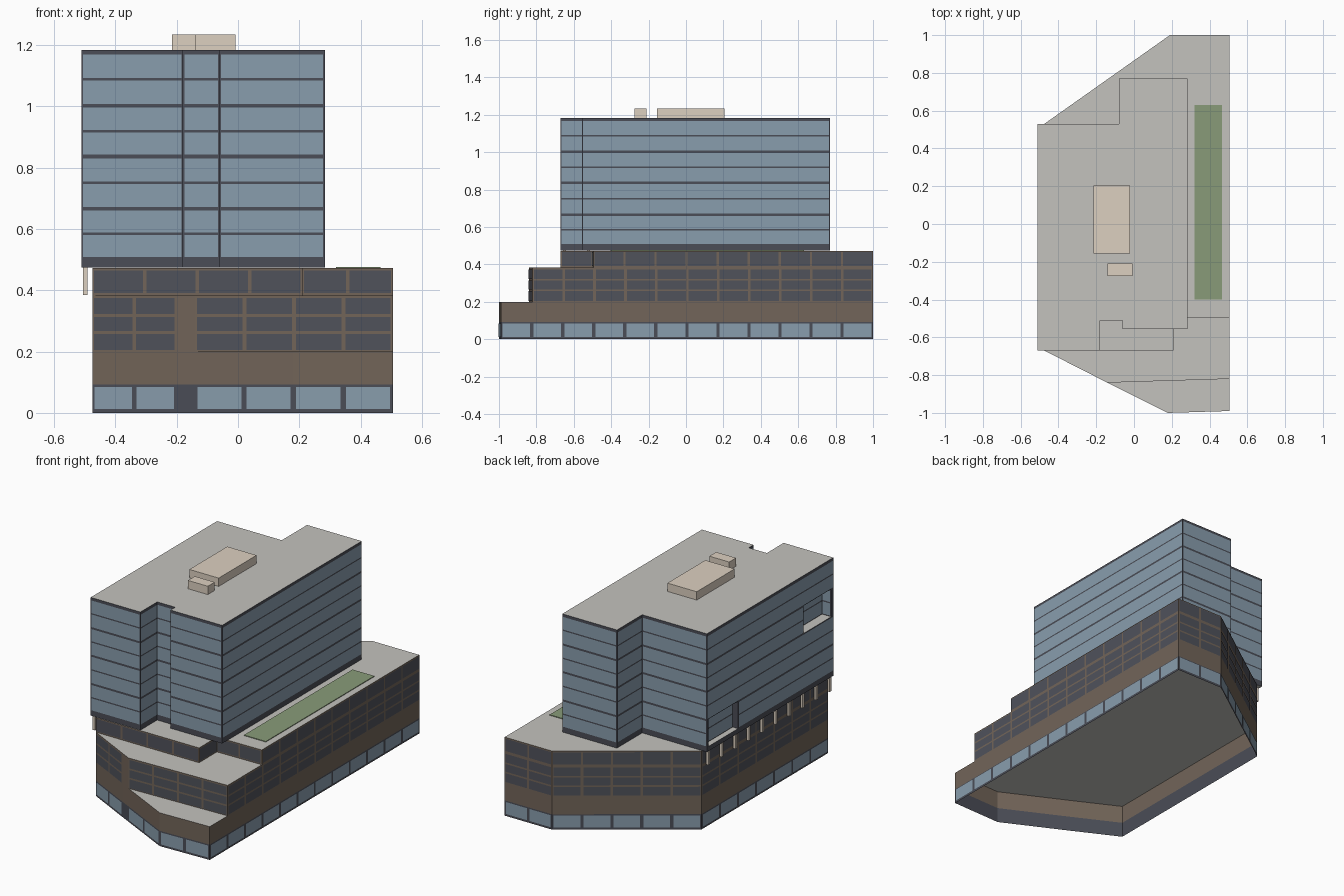
import bpy, bmesh
from mathutils import Vector

if "Cube" in bpy.data.objects:
    bpy.data.objects.remove(bpy.data.objects["Cube"])


def material(name, rgb):
    m = bpy.data.materials.new(name)
    m.diffuse_color = (*rgb, 1)
    m.use_nodes = True
    m.node_tree.nodes["Principled BSDF"].inputs["Base Color"].default_value = m.diffuse_color
    return m


GLASS = material("blue_glass", (0.25, 0.34, 0.42))
DARK = material("dark_frame", (0.07, 0.075, 0.095))
PANE = material("dark_glass", (0.08, 0.085, 0.105))
BROWN = material("brown_stone", (0.17, 0.13, 0.10))
ROOF = material("roof_grey", (0.55, 0.54, 0.51))
GREEN = material("planting", (0.25, 0.33, 0.19))
BEIGE = material("beige_metal", (0.72, 0.63, 0.53))


def finish(name, bm, *mats):
    me = bpy.data.meshes.new(name)
    bm.to_mesh(me)
    bm.free()
    for m in mats:
        me.materials.append(m)
    ob = bpy.data.objects.new(name, me)
    bpy.context.collection.objects.link(ob)
    return ob


def prism(name, pts, z0, z1, wall, top=True, bottom=False):
    """Vertical walls on a counter-clockwise outline, with optional grey caps."""
    bm = bmesh.new()
    lo = [bm.verts.new((x, y, z0)) for x, y in pts]
    hi = [bm.verts.new((x, y, z1)) for x, y in pts]
    n = len(pts)
    for i in range(n):
        j = (i + 1) % n
        bm.faces.new((lo[i], lo[j], hi[j], hi[i]))
    if top:
        bm.faces.new(hi).material_index = 1
    if bottom:
        bm.faces.new(lo[::-1]).material_index = 1
    return finish(name, bm, wall, ROOF)


def facade(name, pts, rows, bays, mat, gap):
    """Window panes on every wall: bays[i] panes per row on wall i."""
    bm = bmesh.new()
    for i, count in enumerate(bays):
        a = Vector((*pts[i], 0))
        b = Vector((*pts[(i + 1) % len(pts)], 0))
        d = (b - a).normalized()
        out = Vector((d.y, -d.x, 0)) * 0.002
        for k in range(count):
            w = (b - a).length / count
            p = a + d * (k * w + gap) + out
            q = a + d * ((k + 1) * w - gap) + out
            for z0, z1 in rows:
                u, v = Vector((0, 0, z0)), Vector((0, 0, z1))
                bm.faces.new([bm.verts.new(c) for c in (p + u, q + u, q + v, p + v)])
    return finish(name, bm, mat)


def box(name, x0, x1, y0, y1, z0, z1, mat):
    bm = bmesh.new()
    bmesh.ops.create_cube(bm, size=1)
    for v in bm.verts:
        v.co = ((x0, x1)[v.co.x > 0], (y0, y1)[v.co.y > 0], (z0, z1)[v.co.z > 0])
    return finish(name, bm, mat)


# Podium outlines, starting at the back left corner and running down the west wall
E = 0.505
west = [(-0.475, 0.53), (-0.475, -0.67)]
north = [(E, 1.0), (0.19, 1.0)]
base = west + [(-0.2, -0.81), (-0.14, -0.84), (0.18, -1.0), (E, -0.99)] + north
middle = west + [(-0.2, -0.81), (-0.14, -0.84), (E, -0.82)] + north
upper = west + [(0.21, -0.67), (0.21, -0.50), (E, -0.495)] + north

# Open-bottomed ground floor and stone band
prism("ground_floor", base, 0, 0.092, DARK, top=False)
prism("stone_band", base, 0.092, 0.2, BROWN)
facade("shop_windows", base, [(0.013, 0.085)], [7, 2, 0, 2, 2, 12, 2, 5], GLASS, 0.009)

# Stepped office floors
prism("middle_floors", middle, 0.2, 0.383, BROWN)
facade("middle_windows", middle, [(0.205, 0.257), (0.267, 0.313), (0.323, 0.374)],
       [7, 2, 0, 4, 11, 2, 5], PANE, 0.007)
prism("upper_floor", upper, 0.383, 0.472, BROWN)
facade("upper_windows", upper, [(0.391, 0.465)], [7, 4, 1, 2, 9, 2, 5], PANE, 0.006)

# Planted strip on the podium roof
box("roof_garden", 0.32, 0.465, -0.40, 0.63, 0.470, 0.476, GREEN)

# Slim columns below the tower overhang
for i in range(10):
    y = 0.50 - i * 1.15 / 9
    box("column", -0.505, -0.49, y - 0.008, y + 0.008, 0.385, 0.476, BEIGE)

# Tower, stacked in two-storey blocks, two of them with a balcony recess
WX = -0.51


def tower_outline(recess=None):
    pts = [(WX, 0.53)]
    if recess:
        y1, y0, depth = recess
        pts += [(WX, y1), (WX + depth, y1), (WX + depth, y0), (WX, y0)]
    return pts + [(WX, -0.67), (-0.18, -0.67), (-0.18, -0.51), (-0.06, -0.51),
                  (-0.06, -0.555), (0.283, -0.555), (0.283, 0.77),
                  (-0.08, 0.77), (-0.08, 0.53)]


plain = tower_outline()
prism("tower_base_slab", plain, 0.474, 0.502, DARK, bottom=True)
levels = [0.502, 0.666, 0.836, 1.002, 1.174]
recesses = [(0.515, 0.235, 0.035), None, (-0.385, -0.65, 0.06), None]
for z0, z1, rec in zip(levels, levels[1:], recesses):
    pts = tower_outline(rec)
    mid = (z0 + z1) / 2
    prism("tower_storeys", pts, z0, z1, DARK, bottom=True)
    count = len(pts)
    bays = [int((Vector(pts[i]) - Vector(pts[(i + 1) % count])).length > 0.04)
            for i in range(count)]
    facade("tower_glazing", pts, [(z0 + 0.006, mid - 0.004), (mid + 0.004, z1 - 0.006)],
           bays, GLASS, 0.005)
prism("tower_parapet", plain, 1.174, 1.184, DARK)

# Rooftop plant rooms
box("large_plant_room", -0.215, -0.02, -0.155, 0.205, 1.18, 1.234, BEIGE)
box("small_plant_room", -0.14, -0.008, -0.275, -0.21, 1.18, 1.234, BEIGE)
